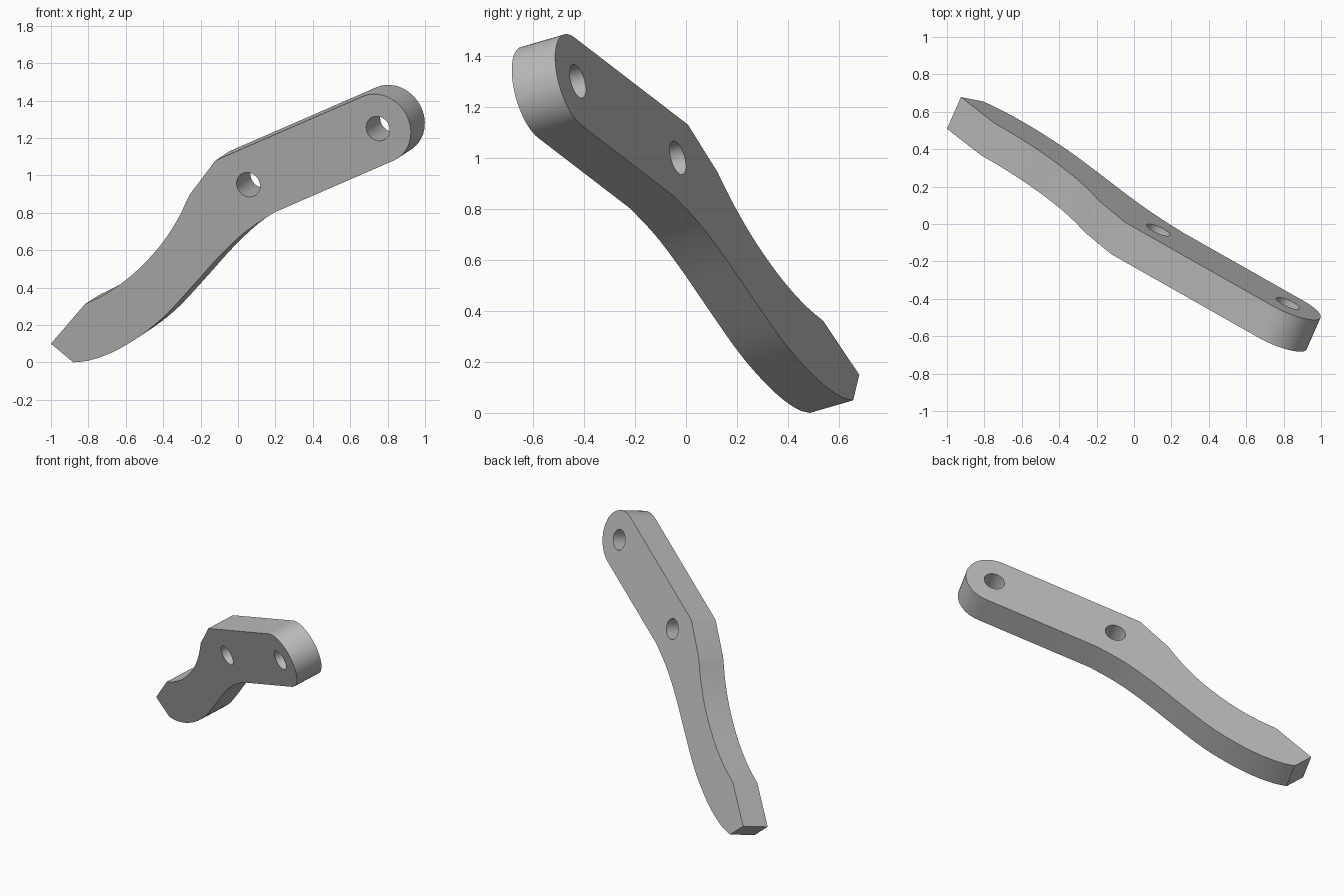
import bpy, bmesh, math
from mathutils import Vector, Matrix

cube = bpy.data.objects.get("Cube")
if cube:
    bpy.data.objects.remove(cube)

THICK, HALF_W, HOLE_R = 0.192, 0.191, 0.068


def on_face(x, z):
    """Point of the tilted front face at a given x and z."""
    return Vector((x, 0.098 - 0.44 * x - 0.29 * z, z))


# Lever frame: u along the straight bar, v across it, w through the thickness
pivot, tip = on_face(0.055, 0.95), on_face(0.748, 1.25)
bar = tip - pivot
u = bar.normalized()
back = Vector((0.44, 1, 0.29)).normalized()
v = u.cross(back).normalized()
w = u.cross(v)
frame = Matrix((u, v, w)).transposed().to_4x4()
frame.translation = pivot + back * THICK / 2


def local(x, z):
    d = on_face(x, z) - pivot
    return Vector((d.dot(u), d.dot(v)))


def smooth(pts, steps=5):
    """Catmull-Rom curve through the points."""
    p = [2 * pts[0] - pts[1]] + pts + [2 * pts[-1] - pts[-2]]
    out = []
    for a, b, c, d in zip(p, p[1:], p[2:], p[3:]):
        for i in range(steps):
            t = i / steps
            out.append(b + 0.5 * t * (c - a + t * (2 * a - 5 * b + 4 * c - d
                                                   + t * (3 * (b - c) + d - a))))
    return out + [pts[-1]]


def arc(cx, r, start, end, n):
    return [Vector((cx + r * math.cos(start + (end - start) * i / n),
                    r * math.sin(start + (end - start) * i / n))) for i in range(n + 1)]


# Curved edges of the tail
upper = [(-0.26, 0.895), (-0.32, 0.77), (-0.4, 0.645), (-0.5, 0.53),
         (-0.6, 0.44), (-0.71, 0.365), (-0.82, 0.31)]
lower = [(-0.88, 0), (-0.79, 0.012), (-0.67, 0.055), (-0.54, 0.13), (-0.4, 0.24),
         (-0.25, 0.4), (-0.1, 0.567), (0.04, 0.698), (0.19, 0.8)]

side = -1 if local(-0.12, 1.08).y < 0 else 1
outline = [local(-0.12, 1.08)]
outline += smooth([local(*p) for p in upper])
outline += [local(-1, 0.1)]
outline += smooth([local(*p) for p in lower])
outline += arc(bar.length, HALF_W, -side * math.pi / 2, side * math.pi / 2, 28)

# Flat profile with two bolt holes, given thickness
profile = bpy.data.curves.new("lever", 'CURVE')
profile.dimensions = '2D'
profile.fill_mode = 'BOTH'
profile.extrude = THICK / 2
holes = [arc(cx, HOLE_R, 0, math.tau, 40)[:-1] for cx in (0, bar.length)]
for loop in [outline] + holes:
    spline = profile.splines.new('POLY')
    spline.points.add(len(loop) - 1)
    for point, co in zip(spline.points, loop):
        point.co = (co.x, co.y, 0, 1)
    spline.use_cyclic_u = True

lever = bpy.data.objects.new("lever", profile)
bpy.context.collection.objects.link(lever)
lever.matrix_world = frame
bpy.ops.object.select_all(action='DESELECT')
lever.select_set(True)
bpy.context.view_layer.objects.active = lever
bpy.ops.object.convert(target='MESH')
lever = bpy.context.object

# Weld the caps to the rim
bm = bmesh.new()
bm.from_mesh(lever.data)
bmesh.ops.remove_doubles(bm, verts=bm.verts, dist=0.0005)
bmesh.ops.recalc_face_normals(bm, faces=bm.faces)
bm.to_mesh(lever.data)
bm.free()
bpy.ops.object.shade_smooth_by_angle(angle=math.radians(12))

# Plain grey finish
grey = bpy.data.materials.new("grey metal")
grey.use_nodes = True
colour = (0.5, 0.5, 0.5, 1)
grey.diffuse_color = colour
grey.node_tree.nodes["Principled BSDF"].inputs["Base Color"].default_value = colour
lever.data.materials.clear()
lever.data.materials.append(grey)
